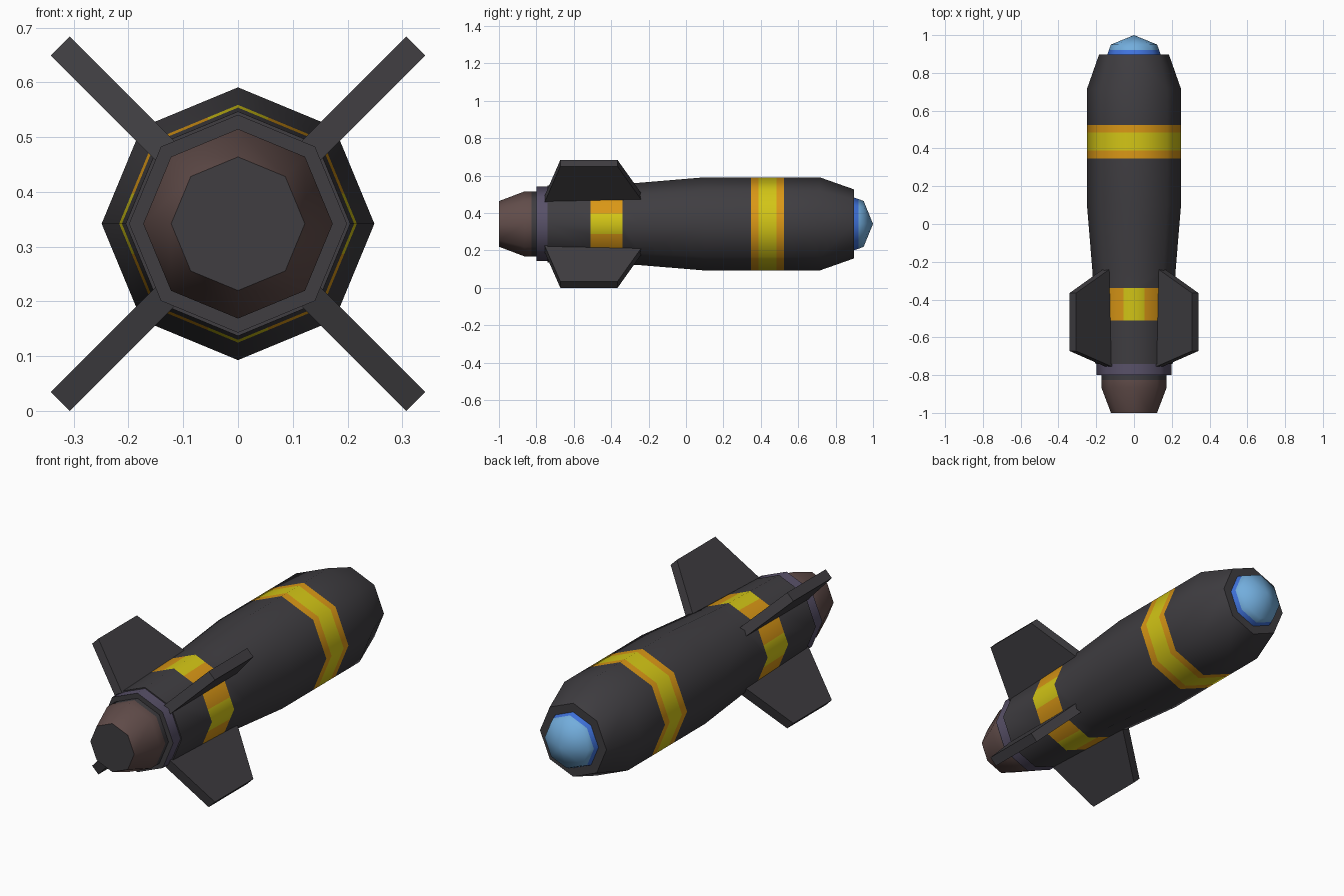
import bpy, bmesh, math
from mathutils import Vector

if "Cube" in bpy.data.objects:
    bpy.data.objects.remove(bpy.data.objects["Cube"])

CZ = 0.342          # height of the long axis
SIDES = 8

COLOURS = {
    "charcoal": (0.050, 0.047, 0.053),
    "brown": (0.120, 0.073, 0.068),
    "dusty_purple": (0.098, 0.082, 0.140),
    "yellow": (0.65, 0.56, 0.008),
    "orange": (0.70, 0.31, 0.008),
    "deep_blue": (0.05, 0.17, 0.72),
    "light_blue": (0.17, 0.42, 0.72),
}
MATS = {}
for key, rgb in COLOURS.items():
    MATS[key] = bpy.data.materials.new(key)
    MATS[key].diffuse_color = (*rgb, 1)
INDEX = {k: i for i, k in enumerate(COLOURS)}


def finish(name, bm, smooth=True):
    """Turn a bmesh into an object, sharp only at strong edges."""
    bmesh.ops.recalc_face_normals(bm, faces=bm.faces[:])
    for f in bm.faces:
        f.smooth = smooth
    for e in bm.edges:
        e.smooth = len(e.link_faces) == 2 and e.calc_face_angle(0) < math.radians(60)
    me = bpy.data.meshes.new(name)
    bm.to_mesh(me)
    bm.free()
    for m in MATS.values():
        me.materials.append(m)
    ob = bpy.data.objects.new(name, me)
    bpy.context.collection.objects.link(ob)
    return ob


def loft(profile):
    """Octagonal body along y; profile rows are (y, radius, colour up to next row)."""
    bm = bmesh.new()
    rings = []
    for y, r, _ in profile:
        rings.append([bm.verts.new((r * math.cos(a), y, CZ + r * math.sin(a)))
                      for a in (2 * math.pi * i / SIDES for i in range(SIDES))])
    for (_, _, col), lo, hi in zip(profile, rings, rings[1:]):
        for i in range(SIDES):
            j = (i + 1) % SIDES
            bm.faces.new((lo[i], lo[j], hi[j], hi[i])).material_index = INDEX[col]
    for ring in (rings[0], rings[-1]):
        bm.faces.new(ring).material_index = INDEX["charcoal"]
    return bm


# main body with the painted front band and rear patches
REAR = (-0.51, -0.34)
body = loft([
    (-0.74, 0.205, "charcoal"),
    (REAR[0], 0.212, "orange"),
    (REAR[1], 0.217, "charcoal"),
    (-0.25, 0.220, "charcoal"),
    (0.10, 0.249, "charcoal"),
    (0.347, 0.249, "orange"),
    (0.388, 0.249, "yellow"),
    (0.485, 0.249, "orange"),
    (0.523, 0.249, "charcoal"),
    (0.715, 0.249, "charcoal"),
    (0.897, 0.185, "charcoal"),
])


def rear_faces():
    return [f for f in body.faces if REAR[0] < f.calc_center_median().y < REAR[1]]


# cut the rear band so each ridge gets a yellow centre
HALF = 0.055
for axis in (Vector((1, 0, 0)), Vector((0, 0, 1))):
    for s in (-1, 1):
        faces = rear_faces()
        geom = set(faces)
        for f in faces:
            geom.update(f.edges)
            geom.update(f.verts)
        bmesh.ops.bisect_plane(body, geom=list(geom), dist=1e-5,
                               plane_co=Vector((0, 0, CZ)) + axis * s * HALF, plane_no=axis)
for f in rear_faces():
    c = f.calc_center_median()
    if min(abs(c.x), abs(c.z - CZ)) < HALF:
        f.material_index = INDEX["yellow"]
finish("body", body)

# collar behind the body: purple sides, dark end
finish("tail_collar", loft([(-0.80, 0.199, "dusty_purple"), (-0.738, 0.199, "charcoal")]))

# exhaust nozzle
finish("nozzle", loft([
    (-1.0, 0.122, "brown"),
    (-0.865, 0.173, "brown"),
    (-0.825, 0.173, "charcoal"),
    (-0.79, 0.173, "charcoal"),
]))

# glass nose dome
nose = loft([
    (0.89, 0.143, "deep_blue"),
    (0.922, 0.133, "light_blue"),
    (0.95, 0.122, "light_blue"),
    (1.0, 0.00001, "light_blue"),
])
bmesh.ops.remove_doubles(nose, verts=nose.verts[:], dist=0.001)
finish("nose_dome", nose)

# four diagonal tail fins (y, radius outline)
OUTLINE = [(-0.757, 0.185), (-0.672, 0.459), (-0.366, 0.459), (-0.228, 0.185)]
for n in range(4):
    a = math.radians(45 + 90 * n)
    out = Vector((math.cos(a), 0, math.sin(a)))
    side = Vector((-math.sin(a), 0, math.cos(a))) * 0.0245
    bm = bmesh.new()
    loops = [[bm.verts.new(Vector((0, y, CZ)) + out * r + side * s) for y, r in OUTLINE]
             for s in (-1, 1)]
    bm.faces.new(loops[0])
    bm.faces.new(loops[1])
    for i in range(4):
        j = (i + 1) % 4
        bm.faces.new((loops[0][i], loops[0][j], loops[1][j], loops[1][i]))
    finish(f"tail_fin_{n + 1}", bm, smooth=False)

for m in bpy.data.materials:
    if m.users and not m.is_grease_pencil:
        m.use_nodes = True
        m.node_tree.nodes["Principled BSDF"].inputs["Base Color"].default_value = m.diffuse_color
